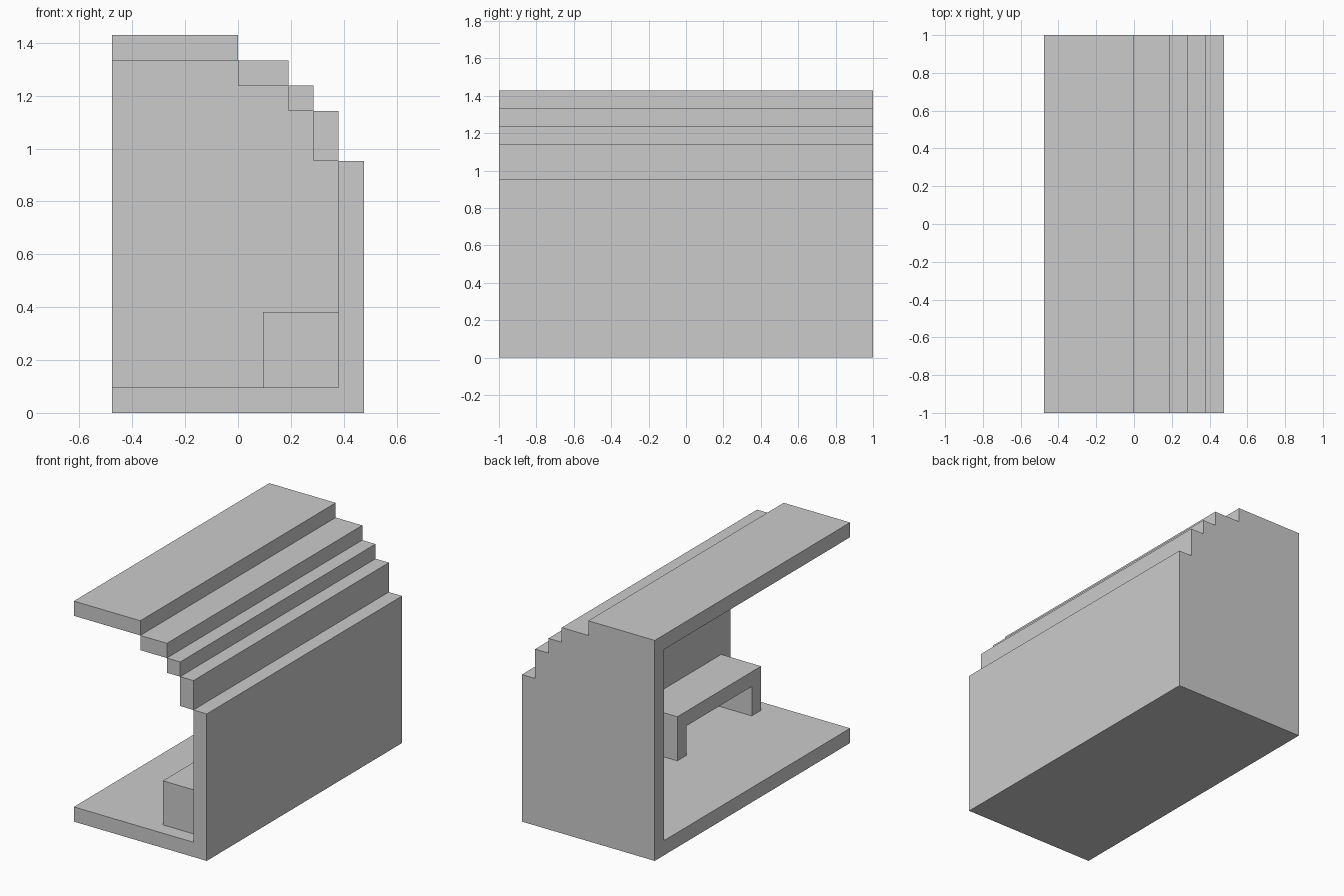
import bpy, bmesh

if "Cube" in bpy.data.objects:
    bpy.data.objects.remove(bpy.data.objects["Cube"])

U = 2 / 21  # one grid module; the model is 21 modules long


def extrude(name, profile, axis, start, end):
    """Extrude a 2D profile (in modules): axis 'y' uses (x, z), axis 'x' uses (y, z)."""
    def place(a, b, d):
        return (a * U, d * U, b * U) if axis == 'y' else (d * U, a * U, b * U)
    bm = bmesh.new()
    face = bm.faces.new([bm.verts.new(place(a, b, start)) for a, b in profile])
    side = bmesh.ops.extrude_face_region(bm, geom=[face])
    moved = [g for g in side['geom'] if isinstance(g, bmesh.types.BMVert)]
    offset = (0, (end - start) * U, 0) if axis == 'y' else ((end - start) * U, 0, 0)
    bmesh.ops.translate(bm, verts=moved, vec=offset)
    bmesh.ops.recalc_face_normals(bm, faces=bm.faces)
    mesh = bpy.data.meshes.new(name)
    bm.to_mesh(mesh)
    bm.free()
    obj = bpy.data.objects.new(name, mesh)
    bpy.context.collection.objects.link(obj)
    return obj


FRONT, WALL, BACK = -10.5, 9.5, 10.5

# Floor and tall side wall share one L-shaped section
extrude("floor_and_side_wall",
        [(-5, 0), (5, 0), (5, 10), (4, 10), (4, 1), (-5, 1)], 'y', FRONT, WALL)

# Stepped roof slabs: x range, z range
steps = [(3, 4, 10, 12), (2, 3, 12, 13), (0, 2, 13, 14), (-5, 0, 14, 15)]
for i, (x0, x1, z0, z1) in enumerate(steps, 1):
    extrude(f"roof_step_{i}", [(x0, z0), (x1, z0), (x1, z1), (x0, z1)], 'y', FRONT, WALL)

# Closed end wall follows the stepped outline
outline = [(-5, 0), (5, 0), (5, 10)]
for x0, x1, z0, z1 in steps:
    outline += [(x1, z0), (x1, z1)]
outline.append((-5, 15))
extrude("end_wall", outline, 'y', WALL, BACK)

# Bench: top with two full-depth legs, against the side wall
extrude("bench",
        [(-9.5, 1), (-8.5, 1), (-8.5, 3), (-1.5, 3), (-1.5, 1), (-0.5, 1),
         (-0.5, 4), (-9.5, 4)], 'x', 1, 4)
